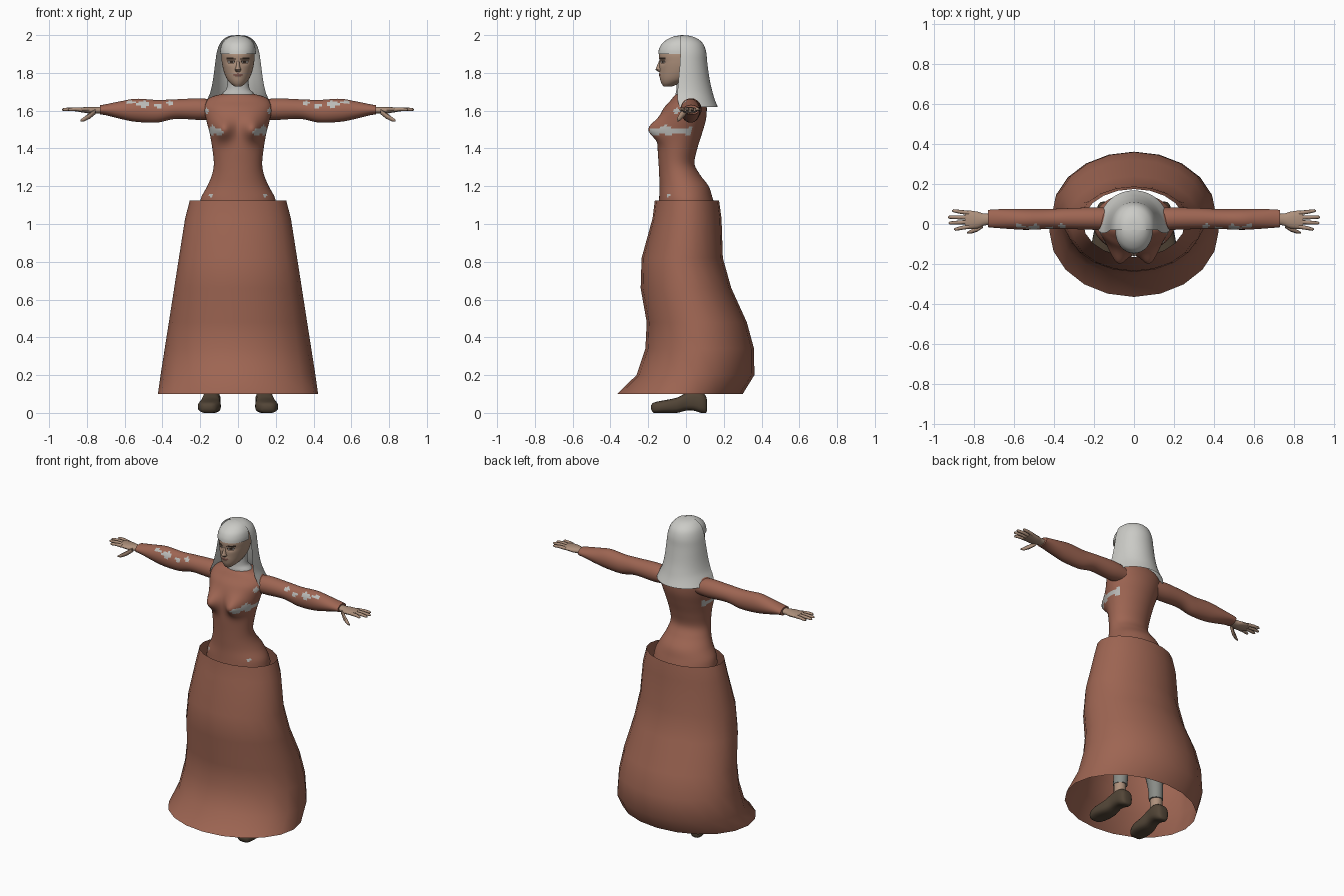
import bpy, bmesh, math
from mathutils import Vector

if "Cube" in bpy.data.objects:
    bpy.data.objects.remove(bpy.data.objects["Cube"])


def material(name, *rgb):
    m = bpy.data.materials.new(name)
    m.use_nodes = True
    m.diffuse_color = (*rgb, 1)
    m.node_tree.nodes["Principled BSDF"].inputs["Base Color"].default_value = (*rgb, 1)
    return m


RUST = material("rust cloth", 0.34, 0.13, 0.085)
PALE = material("pale grey linen", 0.5, 0.5, 0.48)
HAIR = material("silver hair", 0.6, 0.6, 0.57)
SKIN = material("tan skin", 0.42, 0.28, 0.2)
DARK = material("dark brown", 0.035, 0.022, 0.016)
LIPS = material("muted lips", 0.2, 0.09, 0.07)
SHOE = material("shoe leather", 0.085, 0.06, 0.038)
HOSE = material("grey stockings", 0.25, 0.26, 0.24)
parts = []


def loft(name, rings, mats, closed=True, caps=True, rule=None):
    """Skin a list of point rings; rule(face centre) picks the material."""
    bm = bmesh.new()
    rows = [[bm.verts.new(p) for p in r] for r in rings]
    n = len(rows[0])
    for a, b in zip(rows, rows[1:]):
        for i in range(n if closed else n - 1):
            j = (i + 1) % n
            bm.faces.new((a[i], a[j], b[j], b[i]))
    if caps and closed:
        bm.faces.new(rows[0])
        bm.faces.new(rows[-1])
    bmesh.ops.recalc_face_normals(bm, faces=bm.faces)
    if rule:
        for f in bm.faces:
            f.material_index = rule(f.calc_center_median())
    me = bpy.data.meshes.new(name)
    bm.to_mesh(me)
    bm.free()
    for m in mats:
        me.materials.append(m)
    ob = bpy.data.objects.new(name, me)
    bpy.context.collection.objects.link(ob)
    parts.append(ob)
    return ob


def spline(rows, steps):
    """Smooth curve through the rows of a profile."""
    out = []
    for k in range(len(rows) - 1):
        p = [rows[min(max(k + d, 0), len(rows) - 1)] for d in (-1, 0, 1, 2)]
        for s in range(steps):
            t = s / steps
            out.append([b + 0.5 * t * (c - a + t * (2 * a - 5 * b + 4 * c - d + t * (3 * (b - c) + d - a)))
                        for a, b, c, d in zip(*p)])
    return out + [list(rows[-1])]


def level(z, w, front, back, n=32, cx=0):
    """Horizontal ellipse given half width, front y and back y."""
    cy, ry = (front + back) / 2, (back - front) / 2
    return [Vector((cx + w * math.sin(a), cy - ry * math.cos(a), z))
            for a in (math.tau * i / n for i in range(n))]


def upright(x, cy, cz, ry, rz, n=16):
    """Ellipse facing along x."""
    return [Vector((x, cy + ry * math.cos(a), cz + rz * math.sin(a)))
            for a in (math.tau * i / n for i in range(n))]


def near(spots, x, y, z):
    return any(abs(x - a) / w + abs(z - c) / h < 1 and y < 0.03 for a, c, w, h in spots)


# Long skirt, open at both ends
skirt = [(1.125, .255, -.165, .175), (1.03, .28, -.177, .188), (.82, .313, -.235, .195),
         (.66, .338, -.24, .24), (.48, .366, -.208, .322), (.34, .388, -.215, .36),
         (.2, .41, -.262, .362), (.1, .424, -.365, .3)]
loft("skirt", [level(*r, n=20) for r in skirt], [RUST], caps=False)

# Bodice with bust and small pale patches
bodice = [(1.09, .205, -.145, .155), (1.14, .195, -.142, .14), (1.2, .163, -.14, .12), (1.26, .138, -.142, .075),
          (1.32, .128, -.145, .045), (1.4, .136, -.15, .06), (1.48, .15, -.15, .085),
          (1.55, .168, -.145, .105), (1.61, .18, -.12, .11), (1.65, .17, -.085, .105),
          (1.675, .135, -.065, .095), (1.69, .075, -.05, .07)]
rings = [level(*r, n=72) for r in spline(bodice, 6)]
for ring in rings:
    for p in ring:
        if p.y < -.03:
            p.y -= .066 * math.exp(-((abs(p.x) - .08) / .05) ** 2 - ((p.z - 1.5) / .055) ** 2)
PATCH = [(.135, 1.495, .03, .03), (.1, 1.485, .022, .025), (.165, 1.6, .012, .02), (.14, 1.15, .015, .015)]
loft("bodice", rings, [RUST, PALE], rule=lambda c: int(near(PATCH, abs(c.x), c.y, c.z)))

# Neck with pale undershirt
loft("neck", [level(*r) for r in spline([(1.64, .11, -.06, .08), (1.69, .085, -.055, .07),
     (1.72, .06, -.05, .055), (1.79, .055, -.05, .055)], 4)], [PALE])


# Head with painted features
def face_paint(c):
    x, z = abs(c.x), c.z
    if c.y > -.07:
        return 0
    if .014 < x < .062 and abs(z - 1.876 - .1 * (x - .038)) < .005:
        return 1
    eye = ((x - .037) / .021) ** 2 + ((z - 1.858) / .009) ** 2
    if eye < 1:
        return 2 if eye < .55 and abs(x - .037) > .007 and z < 1.861 else 1
    if (x / .025) ** 2 + ((z - 1.79) / .008) ** 2 < 1:
        return 3
    return 0


head = [(1.728, .018, -.118, -.075), (1.745, .04, -.13, -.03), (1.77, .06, -.138, .03), (1.81, .076, -.14, .07),
        (1.86, .086, -.141, .085), (1.91, .086, -.138, .085), (1.96, .06, -.09, .05)]
rings = [level(*r, n=96) for r in spline(head, 9)]
for ring in rings:
    for p in ring:
        if p.y < -.08:
            p.y += .009 * math.exp(-((abs(p.x) - .037) / .02) ** 2 - ((p.z - 1.858) / .013) ** 2)
            p.y -= .004 * math.exp(-(p.x / .022) ** 2 - ((p.z - 1.79) / .01) ** 2)
loft("head", rings, [SKIN, DARK, PALE, LIPS], rule=face_paint)
loft("nose", [level(*r, n=12) for r in ((1.805, .012, -.145, -.12), (1.817, .017, -.162, -.12),
     (1.83, .011, -.157, -.12), (1.865, .007, -.142, -.12))], [SKIN])


# Hair: a fringe over the brow and a long fall behind
def half_ring(z, w, start, end, n=28):
    return [Vector((w * math.sin(a), start + (end - start) * math.cos(a) ** .85, z))
            for a in (math.pi * (i / n - .5) * .9999 for i in range(n + 1))]


fringe = [(1.9, .094, -.02, -.147), (1.925, .093, -.02, -.143), (1.955, .084, -.02, -.127),
          (1.98, .063, -.02, -.095), (1.994, .035, -.02, -.06), (1.999, .004, -.02, -.024)]
loft("hair_fringe", [half_ring(*r) for r in spline(fringe, 4)], [HAIR], closed=False)
fall = [(1.62, .178, -.035, .168), (1.66, .162, -.045, .152), (1.7, .146, -.045, .14), (1.76, .133, -.04, .126),
        (1.85, .121, -.032, .113), (1.91, .112, -.03, .107), (1.955, .096, -.03, .09),
        (1.983, .07, -.03, .057), (1.996, .042, -.03, .02), (2.0, .003, -.03, -.027)]
loft("hair_fall", [half_ring(*r) for r in spline(fall, 4)], [HAIR], closed=False)

# Hips under the skirt
loft("hips", [level(*r) for r in ((1.125, .185, -.13, .135), (1.02, .195, -.125, .14),
     (.92, .19, -.11, .12), (.87, .15, -.08, .09))], [HOSE])

sleeve = [(.12, .025, 1.605, .055, .05), (.2, .027, 1.608, .056, .057), (.33, .027, 1.608, .052, .052),
          (.43, .025, 1.597, .05, .06), (.54, .023, 1.602, .052, .061), (.62, .025, 1.603, .05, .047),
          (.7, .027, 1.605, .046, .029), (.73, .027, 1.604, .043, .025)]
SLEEVE_PATCH = [(.5, 1.635, .045, .02), (.42, 1.625, .03, .015), (.36, 1.64, .025, .012), (.57, 1.645, .03, .01)]
palm = [(.7, .027, 1.604, .026, .018), (.75, .022, 1.602, .03, .018), (.78, .02, 1.602, .041, .018),
        (.82, .021, 1.604, .046, .014), (.845, .022, 1.605, .043, .011)]
# Finger root y, tip y and tip x
fingers = [(-.013, -.026, .9), (.01, .005, .928), (.033, .034, .932), (.055, .066, .91)]
shoe = [(-.185, .02, .02, .04), (-.17, .042, .0, .055), (-.12, .06, .0, .066), (-.05, .056, .0, .08),
        (.0, .047, .012, .105), (.04, .047, .012, .115), (.08, .045, .0, .11), (.105, .034, .0, .09),
        (.112, .015, .015, .06)]

for side, s in (("left", 1), ("right", -1)):
    def across(rows, n=16):
        return [upright(s * x, *r, n=n) for x, *r in rows]

    # Arm and hand
    loft(side + "_sleeve", across(spline(sleeve, 8), 28), [RUST, PALE],
         rule=lambda c: int(c.z > 1.6 and near(SLEEVE_PATCH, abs(c.x), c.y, c.z)))
    loft(side + "_palm", across(spline(palm, 3)), [SKIN])
    for i, (root, tip, end) in enumerate(fingers):
        loft(f"{side}_finger_{i + 1}", across([(.825, root, 1.605, .011, .011), ((.825 + end) / 2, (root + tip) / 2,
             1.608, .01, .01), (end - .008, tip, 1.606, .008, .008), (end, tip, 1.605, .003, .003)], 8), [SKIN])
    loft(side + "_thumb", across([(.755, -.005, 1.595, .014, .014), (.785, -.026, 1.573, .013, .016),
         (.815, -.038, 1.555, .01, .012), (.835, -.044, 1.547, .004, .005)], 8), [SKIN])

    # Leg, ankle and shoe
    leg = [(.16, .042, -.005, .08), (.25, .045, -.01, .085), (.4, .062, -.04, .09), (.52, .06, -.05, .07),
           (.7, .078, -.08, .08), (.95, .09, -.1, .11)]
    loft(side + "_stocking", [level(*r, n=20, cx=s * (.14 - .045 * (r[0] - .1))) for r in spline(leg, 4)], [HOSE])
    loft(side + "_ankle", [level(z, .036, .0, .074, n=16, cx=s * .14) for z in (.08, .19)], [SKIN])
    loft(side + "_shoe", [[Vector((s * (.143 - .08 * min(y, .05)) + w * math.copysign(abs(math.cos(a)) ** .7, math.cos(a)),
         y, (lo + hi) / 2 + (hi - lo) / 2 * math.copysign(abs(math.sin(a)) ** .7, math.sin(a))))
         for a in (math.tau * i / 20 for i in range(20))] for y, w, lo, hi in spline(shoe, 3)], [SHOE])

# Smooth shading with crisp edges kept
bpy.ops.object.select_all(action='DESELECT')
for ob in parts:
    ob.select_set(True)
bpy.context.view_layer.objects.active = parts[0]
bpy.ops.object.shade_smooth_by_angle(angle=math.radians(50))
